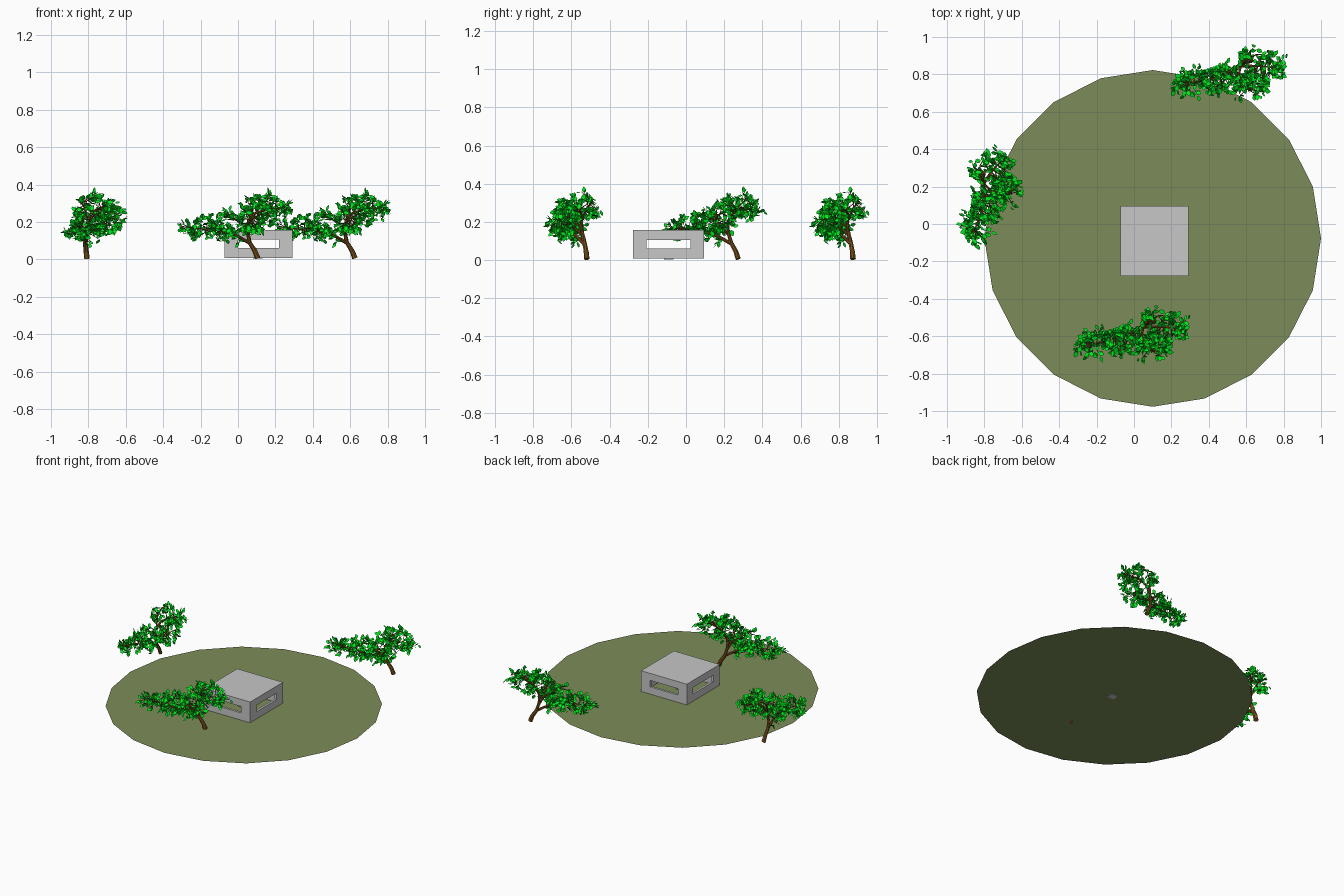
import bpy, bmesh, math, random
from mathutils import Vector, Matrix

if "Cube" in bpy.data.objects:
    bpy.data.objects.remove(bpy.data.objects["Cube"])

random.seed(7)


def material(name, rgb):
    m = bpy.data.materials.new(name)
    m.diffuse_color = (*rgb, 1)
    m.use_nodes = True
    m.node_tree.nodes["Principled BSDF"].inputs["Base Color"].default_value = m.diffuse_color
    return m


GRASS = material("grass", (0.2, 0.265, 0.1))
STONE = material("concrete", (0.57, 0.57, 0.57))
BARK = material("bark", (0.2, 0.085, 0.012))
LEAF = material("leaf_green", (0.0, 0.8, 0.012))


def finish(bm, name, mat):
    me = bpy.data.meshes.new(name)
    bm.to_mesh(me)
    bm.free()
    me.materials.append(mat)
    return me


def place(name, me, loc=(0, 0, 0), rot=0, scale=(1, 1, 1)):
    ob = bpy.data.objects.new(name, me)
    ob.location, ob.rotation_euler, ob.scale = loc, (0, 0, rot), scale
    bpy.context.collection.objects.link(ob)
    return ob


def box(bm, x0, x1, y0, y1, z0, z1):
    mat = Matrix.Translation(((x0 + x1) / 2, (y0 + y1) / 2, (z0 + z1) / 2)) \
        @ Matrix.Diagonal((x1 - x0, y1 - y0, z1 - z0, 1))
    bmesh.ops.create_cube(bm, size=1, matrix=mat)


# flat twenty-sided lawn
bm = bmesh.new()
bmesh.ops.create_circle(bm, cap_ends=True, segments=20, radius=0.9)
place("lawn", finish(bm, "lawn", GRASS), (0.1, -0.077, 0.008))

# open shelter: four window walls, roof and footing
X0, X1, Y0, Y1, Z0, Z1 = -0.073, 0.291, -0.278, 0.095, 0.008, 0.157
T, W0, W1, SIDE = 0.016, 0.06, 0.106, 0.072
bm = bmesh.new()
for y in (Y0, Y1 - T):
    box(bm, X0, X1, y, y + T, Z0, W0)
    box(bm, X0, X1, y, y + T, W1, Z1 - T)
    for x in (X0, X1 - SIDE):
        box(bm, x, x + SIDE, y, y + T, W0, W1)
for x in (X0, X1 - T):
    a, b = Y0 + T, Y1 - T
    box(bm, x, x + T, a, b, Z0, W0)
    box(bm, x, x + T, a, b, W1, Z1 - T)
    box(bm, x, x + T, a, Y0 + SIDE, W0, W1)
    box(bm, x, x + T, Y1 - SIDE, b, W0, W1)
place("shelter_walls", finish(bm, "shelter_walls", STONE))
bm = bmesh.new()
box(bm, X0, X1, Y0, Y1, Z1 - T, Z1)
place("shelter_roof", finish(bm, "shelter_roof", STONE))
bm = bmesh.new()
box(bm, 0.08, 0.13, -0.115, -0.065, 0.004, 0.012)
place("shelter_footing", finish(bm, "shelter_footing", STONE))


# tapered tube along a path
def tube(bm, pts, r0, r1, sides):
    pts = [Vector(p) for p in pts]
    rings = []
    for i, p in enumerate(pts):
        d = pts[min(i + 1, len(pts) - 1)] - pts[max(i - 1, 0)]
        q = d.to_track_quat('Z', 'Y')
        r = r0 + (r1 - r0) * i / (len(pts) - 1)
        rings.append([bm.verts.new(p + q @ Vector((r * math.cos(k * math.tau / sides),
                                                  r * math.sin(k * math.tau / sides), 0)))
                      for k in range(sides)])
    for a, b in zip(rings, rings[1:]):
        for k in range(sides):
            n = (k + 1) % sides
            bm.faces.new((a[k], a[n], b[n], b[k]))
    bm.faces.new(rings[0][::-1])
    bm.faces.new(rings[-1])


# trunk and main limbs, relative to the tree base
LIMBS = [
    ([(0.005, 0, 0.006), (-0.01, -0.003, 0.045), (-0.038, -0.012, 0.09),
      (-0.05, -0.025, 0.15), (-0.042, -0.03, 0.21)], 0.015, 0.009),
    ([(-0.035, -0.012, 0.085), (-0.11, -0.06, 0.13), (-0.2, -0.1, 0.155), (-0.33, -0.12, 0.165)], 0.01, 0.003),
    ([(-0.045, -0.03, 0.2), (-0.01, -0.03, 0.245), (0.06, -0.03, 0.27), (0.14, -0.04, 0.27)], 0.009, 0.003),
    ([(-0.048, -0.02, 0.13), (-0.06, -0.08, 0.18), (-0.02, -0.15, 0.22)], 0.008, 0.003),
    ([(-0.05, -0.03, 0.17), (-0.11, -0.08, 0.21), (-0.15, -0.12, 0.24)], 0.007, 0.003),
    ([(-0.045, -0.03, 0.2), (-0.02, 0.0, 0.27), (0.03, 0.03, 0.31)], 0.007, 0.003),
]
# foliage lobes: centre, radii, twig count
LOBES = [
    ((-0.31, -0.12, 0.165), (0.12, 0.09, 0.06), 28),
    ((-0.15, -0.11, 0.19), (0.12, 0.11, 0.08), 34),
    ((0.05, -0.03, 0.275), (0.145, 0.11, 0.085), 40),
    ((-0.01, -0.13, 0.22), (0.11, 0.105, 0.09), 28),
    ((-0.12, -0.09, 0.115), (0.1, 0.09, 0.055), 9),
]


def rand_dir():
    return Vector([random.gauss(0, 1) for _ in range(3)]).normalized()


def leaf(bm, p, d, length):
    q = d.to_track_quat('Y', 'Z') @ Matrix.Rotation(random.uniform(-1.1, 1.1), 3, 'Y').to_quaternion()
    w = length * 0.34
    shape = ((0, 0), (w, 0.35 * length), (w * 0.8, 0.7 * length),
             (0, length), (-w * 0.8, 0.7 * length), (-w, 0.35 * length))
    bm.faces.new([bm.verts.new(p + q @ Vector((x, y, 0))) for x, y in shape])


wood, foliage = bmesh.new(), bmesh.new()
nodes = []
for i, (path, r0, r1) in enumerate(LIMBS):
    tube(wood, path, r0, r1, 8)
    for a, b in zip(path, path[1:]):
        if i or a[2] > 0.08:
            nodes += [Vector(a).lerp(Vector(b), k / 4) for k in range(1, 5)]

# twigs reach from the limbs into each lobe and carry leaves
for centre, rad, count in LOBES:
    for _ in range(count):
        u = rand_dir() * random.uniform(0.35, 1) ** 0.5
        tip = Vector([c + r * v for c, r, v in zip(centre, rad, u)])
        start = min(nodes, key=lambda n: (n - tip).length)
        mid = start.lerp(tip, 0.5) + rand_dir() * 0.01
        tube(wood, [start, mid, tip], 0.003, 0.001, 4)
        out = (tip - start).normalized()
        for _ in range(5):
            p = mid.lerp(tip, random.uniform(0, 1.05)) + rand_dir() * random.uniform(0, 0.018)
            d = (out * 0.6 + rand_dir()).normalized()
            leaf(foliage, p, d, random.uniform(0.028, 0.038))

wood_mesh = finish(wood, "tree_wood", BARK)
leaf_mesh = finish(foliage, "tree_leaves", LEAF)
for name, loc, rot, scale in (
        ("front_tree", (0.1, -0.52, 0), 0, (1, 1, 1)),
        ("back_tree", (0.62, 0.875, 0), 0, (1, 1, 1)),
        ("left_tree", (-0.81, 0.27, 0), math.radians(55), (0.82, 1.15, 1))):
    place(name + "_wood", wood_mesh, loc, rot, scale)
    place(name + "_leaves", leaf_mesh, loc, rot, scale)
